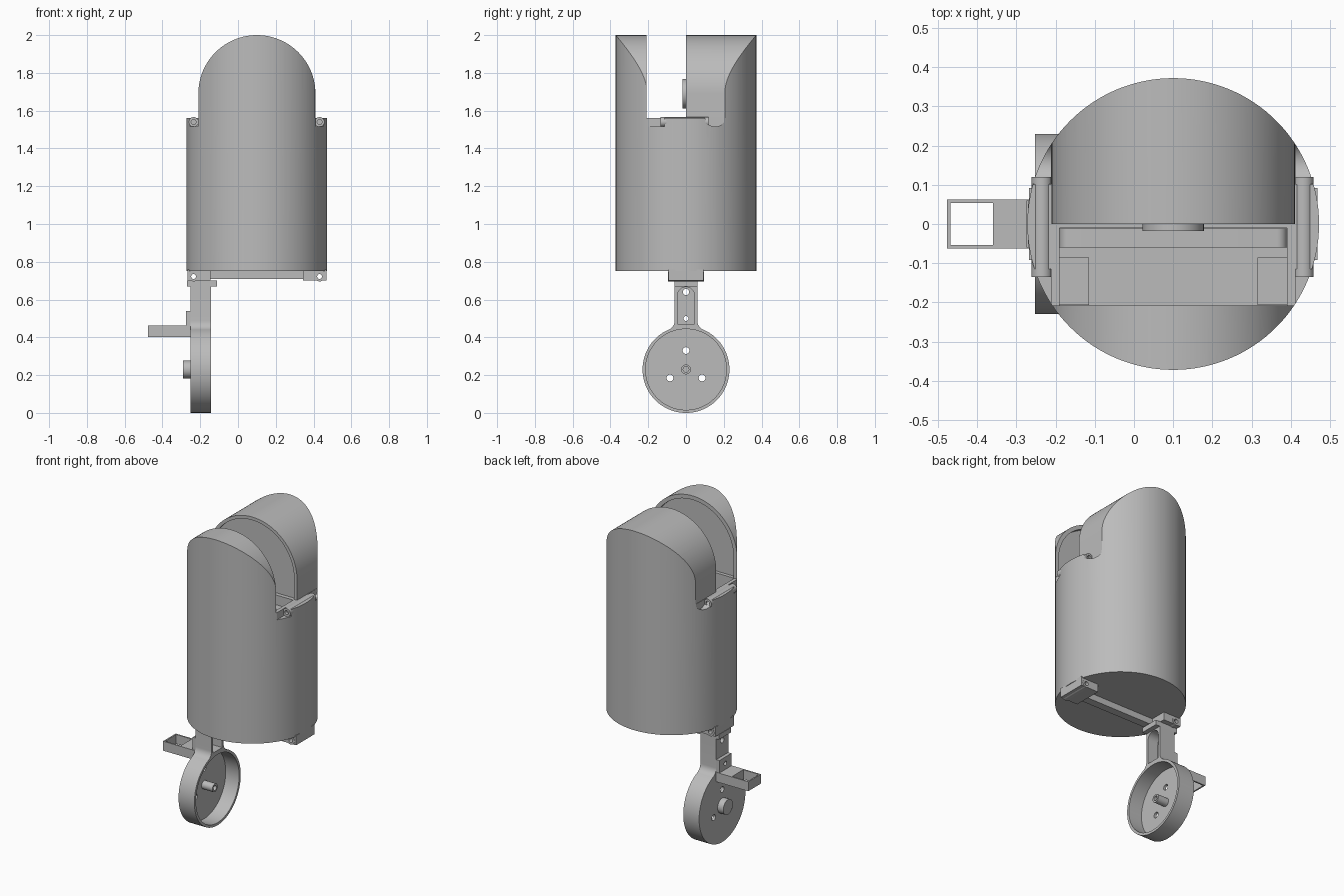
import bpy, bmesh, math
from mathutils import Matrix, Vector

cube = bpy.data.objects.get("Cube")
if cube:
    bpy.data.objects.remove(cube, do_unlink=True)

gray = bpy.data.materials.new("neutral gray")
gray.use_nodes = True
COLOR = (0.5, 0.5, 0.5, 1)
gray.diffuse_color = COLOR
gray.node_tree.nodes["Principled BSDF"].inputs["Base Color"].default_value = COLOR

CX, R, ARCH, ARCH_Z = 0.1, 0.372, 0.31, 1.69   # body axis, radii, arch centre


def make(name, bm):
    bmesh.ops.recalc_face_normals(bm, faces=bm.faces)
    mesh = bpy.data.meshes.new(name)
    bm.to_mesh(mesh)
    bm.free()
    mesh.materials.append(gray)
    ob = bpy.data.objects.new(name, mesh)
    bpy.context.collection.objects.link(ob)
    return ob


def box(name, x, y, z):
    bm = bmesh.new()
    bmesh.ops.create_cube(bm, size=1)
    for v in bm.verts:
        v.co = [lo + (c + 0.5) * (hi - lo) for c, (lo, hi) in zip(v.co, (x, y, z))]
    return make(name, bm)


def prism(name, points, axis, lo, hi):
    """Extrude a 2D outline along the x, y or z axis."""
    place = {"x": lambda a, b, t: (t, a, b),
             "y": lambda a, b, t: (a, t, b),
             "z": lambda a, b, t: (a, b, t)}[axis]
    bm = bmesh.new()
    face = bm.faces.new([bm.verts.new(place(a, b, lo)) for a, b in points])
    out = bmesh.ops.extrude_face_region(bm, geom=[face])
    moved = [g for g in out["geom"] if isinstance(g, bmesh.types.BMVert)]
    bmesh.ops.translate(bm, verts=moved, vec=place(0, 0, hi - lo))
    return make(name, bm)


def arc(a, b, r, start, end, n):
    angles = [math.radians(start + (end - start) * i / n) for i in range(n + 1)]
    return [(a + r * math.cos(t), b + r * math.sin(t)) for t in angles]


def rod(name, axis, a, b, r, lo, hi, n=32):
    return prism(name, arc(a, b, r, 0, 360, n)[:-1], axis, lo, hi)


def arch(name, r, bottom, lo, hi):
    outline = [(CX - r, bottom), (CX + r, bottom)] + arc(CX, ARCH_Z, r, 0, 180, 64)
    return prism(name, outline, "y", lo, hi)


def combine(target, tool, operation="DIFFERENCE"):
    mod = target.modifiers.new("cut", "BOOLEAN")
    mod.operation, mod.solver, mod.object = operation, "EXACT", tool
    bpy.context.view_layer.objects.active = target
    bpy.ops.object.modifier_apply(modifier=mod.name)
    bpy.data.objects.remove(tool, do_unlink=True)


# Body: round column trimmed to shoulders and an arched top
body = rod("body_shell", "z", CX, 0, R, 0.75, 2.05, 128)
keep = [(-0.4, 0.7), (0.6, 0.7), (0.6, 1.56), (CX + ARCH, 1.56)]
keep += arc(CX, ARCH_Z, ARCH, 0, 180, 64) + [(CX - ARCH, 1.56), (-0.4, 1.56)]
combine(body, prism("trim", keep, "y", -0.5, 0.5), "INTERSECT")

# Gap between front slab and rear housing, with recessed faces and a deep slot
combine(body, box("gap", (-0.4, 0.6), (-0.208, 0), (1.56, 2.2)))
combine(body, arch("slab_recess", 0.285, 1.56, -0.23, -0.2))
combine(body, arch("housing_recess", 0.29, 1.56, -0.01, 0.015))
combine(body, box("slot", (-0.19, 0.39), (-0.208, -0.01), (0.85, 1.6)))

# Shoulder notches around the screw bosses
for side in (-1, 1):
    x = sorted((CX + side * 0.312, CX + side * 0.45))
    combine(body, box("notch", x, (-0.206, -0.115), (1.515, 1.7)))
    combine(body, rod("notch", "x", 0.155, 1.57, 0.055, *x))

# Slot contents: rounded panel, end blocks and the hub on the housing face
corner = arc(0.365, 1.475, 0.025, 0, 90, 6) + arc(-0.165, 1.475, 0.025, 90, 180, 6)
prism("slot_panel", [(-0.19, 0.85), (0.39, 0.85)] + corner, "y", -0.06, -0.012)
for name, x in (("slot_block_right", (-0.19, -0.115)), ("slot_block_left", (0.315, 0.39))):
    box(name, x, (-0.207, -0.085), (0.85, 1.45))
rod("housing_hub", "y", CX, ARCH_Z, 0.078, -0.018, 0.016, 48)

# Screw bosses at the four corners
for x in (-0.235, 0.432):
    for z, y in ((1.54, (-0.135, 0.12)), (0.722, (-0.095, 0.095))):
        boss = rod("screw_boss", "y", x, z, 0.026, *y)
        combine(boss, rod("hole", "y", x, z, 0.013, -0.3, 0.3))

# Bottom frame: cross bar with a block at each end
box("bottom_bar", (-0.2, 0.4), (-0.06, -0.01), (0.71, 0.76))
for name, x, hole in (("bottom_block_right", (-0.268, -0.145), -0.235),
                      ("bottom_block_left", (0.345, 0.468), 0.432)):
    block = box(name, x, (-0.092, 0.092), (0.7, 0.76))
    combine(block, rod("hole", "y", hole, 0.722, 0.013, -0.3, 0.3))

# Lower arm: round cup with a filleted stem
half = arc(0, 0.23, 0.23, -90, 70.66, 50)[:-1] + arc(0.11, 0.4875, 0.05, 250.66, 180, 8)
half += [(0.06, 0.7)]
arm = prism("cup_and_stem", half + [(-a, b) for a, b in reversed(half[1:])], "x", -0.252, -0.142)
combine(arm, rod("cup_hollow", "x", 0, 0.23, 0.214, -0.235, 0, 80))
channel = [(-0.046, 0.47), (0.046, 0.47)] + arc(0, 0.62, 0.046, 0, 180, 16)
combine(arm, prism("stem_channel", channel, "x", -0.215, 0))
for y, z, r in ((0, 0.33, 0.018), (-0.085, 0.185, 0.018), (0.085, 0.185, 0.018),
                (0, 0.64, 0.017), (0, 0.5, 0.013)):
    combine(arm, rod("hole", "x", y, z, r, -0.4, 0, 20))
rod("outer_hub", "x", 0, 0.23, 0.047, -0.292, -0.25)
axle = rod("inner_axle", "x", 0, 0.23, 0.026, -0.24, -0.16)
combine(axle, rod("hole", "x", 0, 0.23, 0.015, -0.18, 0))
box("stem_top_plate", (-0.27, -0.112), (-0.06, 0.06), (0.67, 0.701))

# Side bracket with a square opening
bracket = box("side_bracket", (-0.477, -0.25), (-0.063, 0.063), (0.403, 0.462))
combine(bracket, box("opening", (-0.468, -0.36), (-0.054, 0.054), (0.3, 0.6)))
plate = box("bracket_plate", (-0.274, -0.25), (-0.06, 0.06), (0.46, 0.54))
combine(plate, rod("hole", "x", 0, 0.5, 0.013, -0.4, 0))

# Smooth the rounded walls while keeping edges crisp
bpy.ops.object.select_all(action="DESELECT")
for ob in bpy.context.scene.objects:
    if ob.type == "MESH" and gray.name in ob.data.materials:
        ob.select_set(True)
        bpy.context.view_layer.objects.active = ob
bpy.ops.object.shade_smooth_by_angle(angle=math.radians(30))
